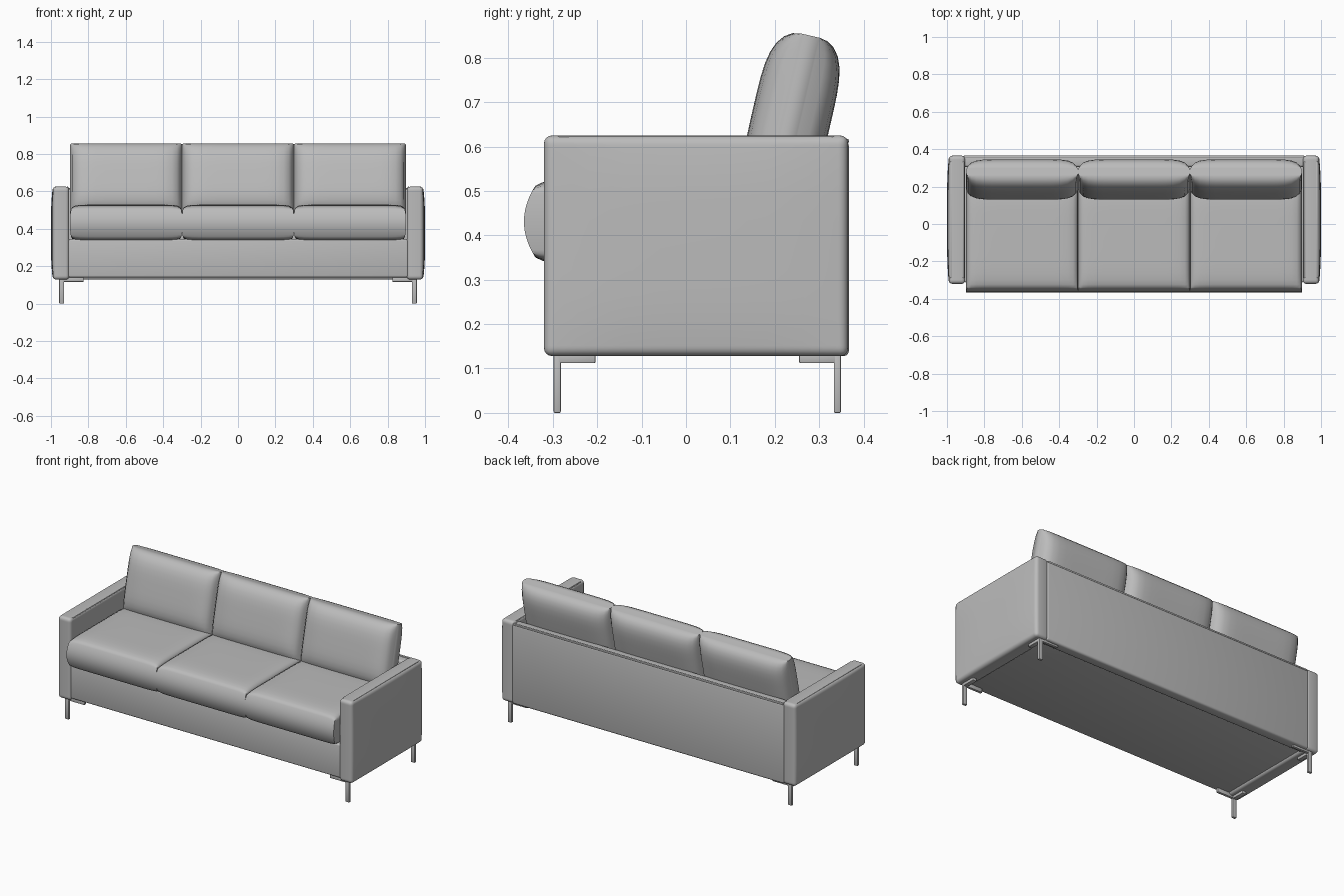
import bpy, bmesh, math
from mathutils import Matrix, Vector

if "Cube" in bpy.data.objects:
    bpy.data.objects.remove(bpy.data.objects["Cube"])

fabric = bpy.data.materials.new("grey_upholstery")
fabric.diffuse_color = (0.5, 0.5, 0.5, 1)
fabric.use_nodes = True
fabric.node_tree.nodes["Principled BSDF"].inputs["Base Color"].default_value = fabric.diffuse_color


def finish(bm, name, angle=40):
    bmesh.ops.recalc_face_normals(bm, faces=bm.faces)
    mesh = bpy.data.meshes.new(name)
    bm.to_mesh(mesh)
    bm.free()
    mesh.materials.append(fabric)
    obj = bpy.data.objects.new(name, mesh)
    bpy.context.collection.objects.link(obj)
    bpy.ops.object.select_all(action='DESELECT')
    obj.select_set(True)
    bpy.context.view_layer.objects.active = obj
    bpy.ops.object.shade_smooth_by_angle(angle=math.radians(angle))
    return obj


def box(name, lo, hi, bevel=0.0, segments=3):
    """Box between two corners, with rounded edges."""
    lo, hi = Vector(lo), Vector(hi)
    bm = bmesh.new()
    bmesh.ops.create_cube(bm, size=1)
    bmesh.ops.scale(bm, vec=hi - lo, verts=bm.verts)
    bmesh.ops.translate(bm, vec=(lo + hi) / 2, verts=bm.verts)
    if bevel:
        bmesh.ops.bevel(bm, geom=list(bm.edges), offset=bevel, segments=segments,
                        profile=0.5, affect='EDGES')
    return finish(bm, name)


def cushion(name, centre, size, edge, bulge, tilt=0.0, power=4):
    """Stuffed pad: thick in the middle (local z), thinner and rounded at its rim.
    edge is the rim thickness as a share of the middle, bulge swells the sides."""
    bm = bmesh.new()
    bmesh.ops.create_cube(bm, size=2)
    bmesh.ops.subdivide_edges(bm, edges=list(bm.edges), cuts=15, use_grid_fill=True)
    for v in bm.verts:
        # denser rows close to the rim
        u, w = (math.sin(c * math.pi / 2) for c in v.co.xy)
        t = v.co.z
        fill = math.sqrt(max(0, (1 - abs(u) ** (power * 2)) * (1 - abs(w) ** power)))
        side = 1 - t * t
        v.co.x = size[0] / 2 * u * (1 - 0.02 * (1 - side))
        v.co.y = size[1] / 2 * w * (1 - bulge * (1 - side))
        v.co.z = size[2] / 2 * t * (edge + (1 - edge) * fill)
    bmesh.ops.transform(bm, verts=bm.verts,
                        matrix=Matrix.Translation(centre) @ Matrix.Rotation(tilt, 4, 'X'))
    return finish(bm, name, 60)


def arm(name, s):
    """Upholstered side panel with a softly swollen outer face."""
    bm = bmesh.new()
    bmesh.ops.create_cube(bm, size=1)
    bmesh.ops.scale(bm, vec=(0.086, 0.685, 0.497), verts=bm.verts)
    bmesh.ops.bevel(bm, geom=list(bm.edges), offset=0.018, segments=4,
                    profile=0.5, affect='EDGES')
    for axis, half, cuts in ((1, 0.32, 8), (2, 0.225, 8)):
        for i in range(cuts + 1):
            n, p = Vector((0, 0, 0)), Vector((0, 0, 0))
            n[axis] = 1
            p[axis] = half * (2 * i / cuts - 1)
            bmesh.ops.bisect_plane(bm, geom=bm.verts[:] + bm.edges[:] + bm.faces[:],
                                   plane_co=p, plane_no=n, dist=1e-5)
    for v in bm.verts:
        swell = (1 - (v.co.y / 0.345) ** 4) * (1 - (v.co.z / 0.25) ** 4)
        if v.co.x > 0:
            v.co.x += 0.011 * max(0, swell)
        v.co.x = s * (v.co.x + 0.946)
        v.co.y += 0.0225
        v.co.z += 0.3765
    return finish(bm, name)


# Frame: base, underside and back panel
box("seat_base", (-0.91, -0.312, 0.14), (0.91, 0.33, 0.345), 0.01)
box("back_panel", (-0.915, 0.305, 0.128), (0.915, 0.367, 0.613), 0.012)

# Piping along the top of the back
box("back_piping", (-0.91, 0.352, 0.606), (0.91, 0.367, 0.618), 0.005, 2)

for s, side in ((-1, "left"), (1, "right")):
    arm(side + "_arm", s)
    # Piping along the top of each arm
    for x in (0.912, 0.976):
        box(side + "_arm_piping", (s * x - 0.005, -0.29, 0.612),
            (s * x + 0.005, 0.335, 0.625), 0.004, 2)
    # Legs: a post with two flat mounting bars
    for d, y, end in ((-1, -0.29, "front"), (1, 0.341, "rear")):
        name = f"{side}_{end}_leg"
        x = s * 0.943
        box(name, (x - 0.013, y - 0.008, 0), (x + 0.013, y + 0.008, 0.135), 0.003, 2)
        y2 = y - d * 0.086
        box(name + "_side_bar", (x - 0.013, min(y, y2), 0.112),
            (x + 0.013, max(y, y2), 0.135), 0.003, 2)
        x2 = s * 0.825
        box(name + "_cross_bar", (min(x, x2), y - 0.008, 0.116),
            (max(x, x2), y + 0.008, 0.142), 0.003, 2)

# Three seat cushions and three back cushions
for i, place in enumerate(("left", "middle", "right")):
    x = (i - 1) * 0.598
    cushion(place + "_seat_cushion", (x, -0.07, 0.431), (0.602, 0.59, 0.196),
            0.74, 0.07, power=6)
    cushion(place + "_back_cushion", (x, 0.238, 0.667), (0.6, 0.375, 0.178),
            0.25, 0.0, tilt=math.radians(90 - 13))
